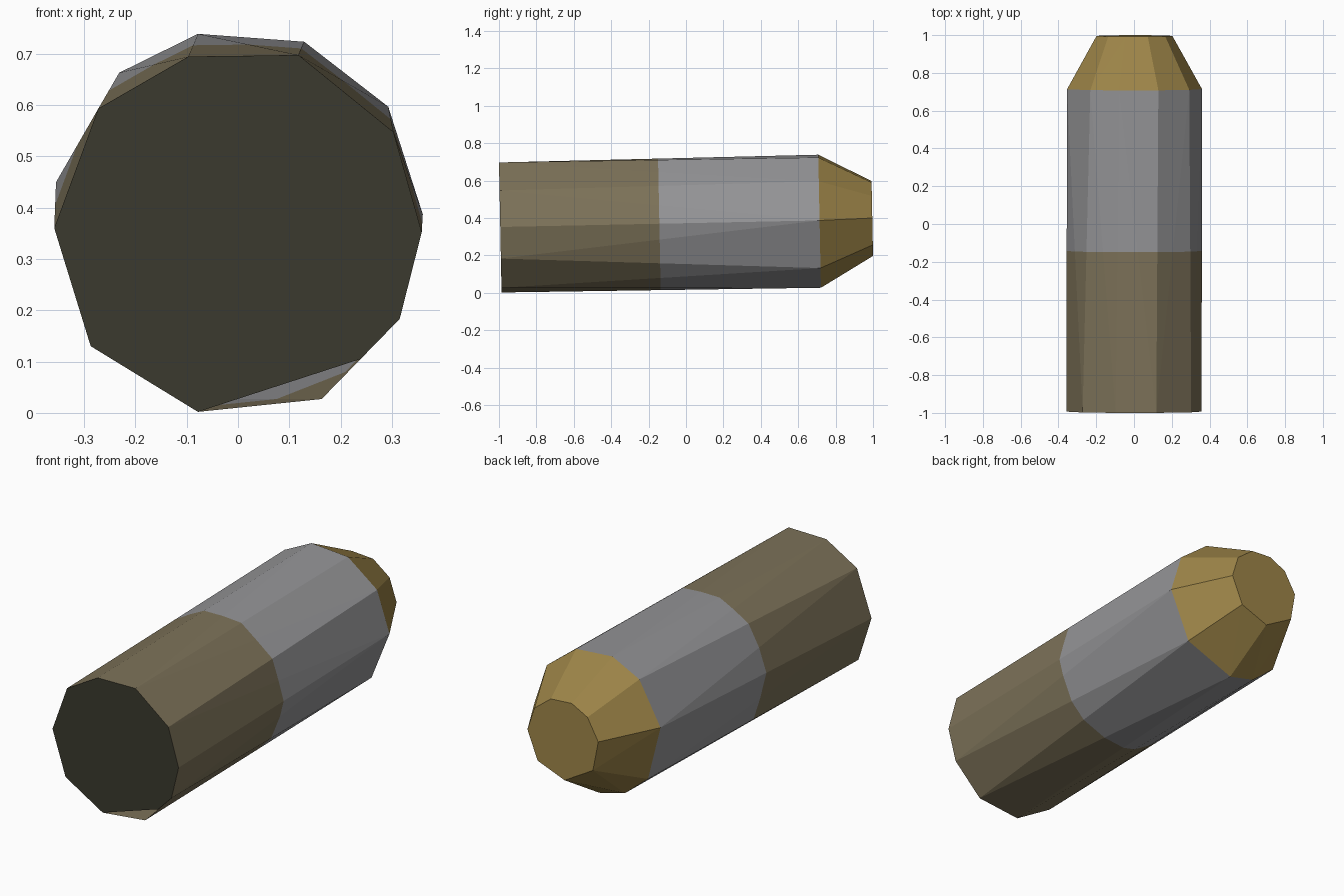
import bpy, bmesh, math
from mathutils import Vector

if "Cube" in bpy.data.objects:
    bpy.data.objects.remove(bpy.data.objects["Cube"])

TILT = 0.02  # the body leans very slightly


def mat(name, rgb):
    m = bpy.data.materials.new(name)
    m.diffuse_color = (*rgb, 1.0)
    m.use_nodes = True
    m.node_tree.nodes["Principled BSDF"].inputs["Base Color"].default_value = m.diffuse_color
    return m


def ring(pts, y):
    return [Vector((x, y - TILT * z, z)) for x, z in pts]


def polar(angles, r, cz):
    return [(r * math.cos(math.radians(a)), cz + r * math.sin(math.radians(a))) for a in angles]


def finish(bm, name, mats):
    me = bpy.data.meshes.new(name)
    bm.to_mesh(me)
    bm.free()
    for m in mats:
        me.materials.append(m)
    ob = bpy.data.objects.new(name, me)
    bpy.context.collection.objects.link(ob)
    return ob


brown = mat("dull_brown", (0.205, 0.17, 0.10))
grey = mat("steel_grey", (0.30, 0.30, 0.31))
gold = mat("brass_gold", (0.34, 0.235, 0.065))
dark = mat("dark_olive", (0.045, 0.043, 0.028))

# cross-sections: front end, shoulder, nose tip
front = ring([(-.097, .694), (.118, .697), (.303, .547), (.358, .352), (.315, .183),
              (.163, .027), (-.078, .002), (-.287, .13), (-.358, .36), (-.272, .593)], -0.986)
shoulder = ring(polar([0, 35.6, 69, 102.5, 130, 170, 217, 244, 268, 315], 0.36, 0.387), 0.722)
tip = ring(polar([0, 35.6, 69, 103, 132, 168, 213, 267, 315], 0.203, 0.40), 1.004)

# body and nose: skin over the rings, coloured by bands along the length
bm = bmesh.new()
for loops in ((front, shoulder), (shoulder, tip)):
    vs = [bm.verts.new(p) for p in loops[0] + loops[1]]
    bmesh.ops.convex_hull(bm, input=vs)


def level(p):
    return p.y + TILT * p.z


# remove the end caps and the inner wall, then cap the nose tip
ends = [f for f in bm.faces
        if max(level(v.co) for v in f.verts) - min(level(v.co) for v in f.verts) < 1e-3]
bmesh.ops.delete(bm, geom=ends, context='FACES')
bmesh.ops.remove_doubles(bm, verts=bm.verts[:], dist=1e-4)
tip_verts = [min(bm.verts, key=lambda v: (v.co - p).length) for p in tip]
bm.faces.new(tip_verts)
bmesh.ops.recalc_face_normals(bm, faces=bm.faces[:])
# band boundary
bmesh.ops.bisect_plane(bm, geom=bm.verts[:] + bm.edges[:] + bm.faces[:],
                       plane_co=(0, -0.135, 0), plane_no=(0, 1, TILT))
for f in bm.faces:
    c = sum(level(v.co) for v in f.verts) / len(f.verts)
    low = min(level(v.co) for v in f.verts)
    f.material_index = 2 if low > 0.7 else (1 if c > -0.134 else 0)
finish(bm, "round_body", [brown, grey, gold])

# front cap, with its lower right corner left open
bm = bmesh.new()
mid = (front[4] + front[5]) / 2
pts = front[:5] + [mid] + front[6:]
face = bm.faces.new([bm.verts.new(p) for p in pts])
face.normal_update()
if face.normal.y > 0:
    face.normal_flip()
finish(bm, "front_cap", [dark])
